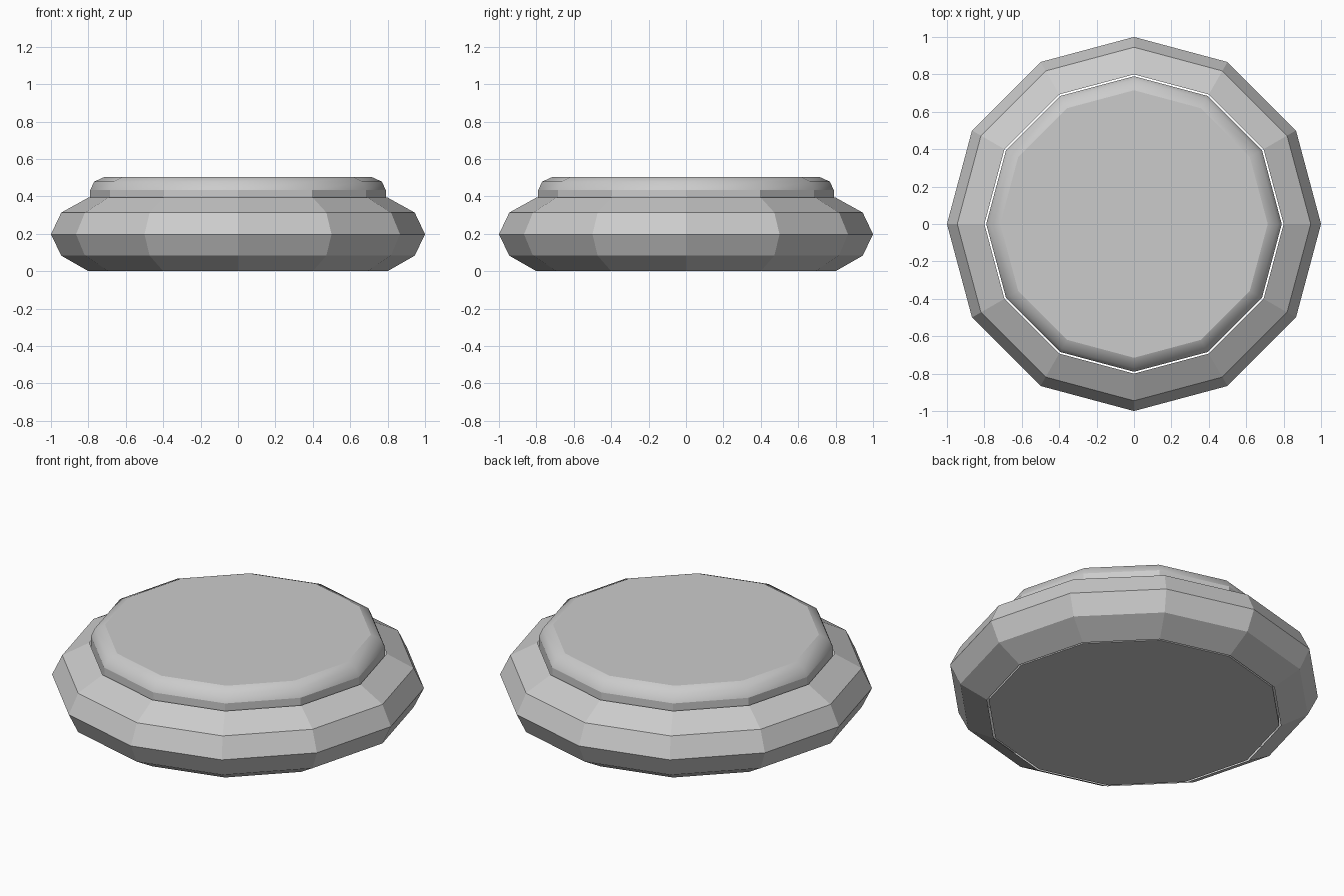
import bpy, bmesh
from math import cos, sin, tau

if "Cube" in bpy.data.objects:
    bpy.data.objects.remove(bpy.data.objects["Cube"])

SIDES = 12


def lathe(name, profile, smooth_bands=(), sharp_rings=(), capped=False):
    """Revolve (radius, z) points, listed bottom to top, into a 12-sided shell."""
    bm = bmesh.new()
    rings = [[bm.verts.new((r * cos(tau * i / SIDES), r * sin(tau * i / SIDES), z))
              for i in range(SIDES)] for r, z in profile]
    for band, (low, high) in enumerate(zip(rings, rings[1:])):
        for i in range(SIDES):
            j = (i + 1) % SIDES
            face = bm.faces.new((low[i], low[j], high[j], high[i]))
            face.smooth = band in smooth_bands
    if capped:
        bm.faces.new(rings[0][::-1])
        bm.faces.new(rings[-1])
    for k in sharp_rings:
        for i in range(SIDES):
            bm.edges.get((rings[k][i], rings[k][(i + 1) % SIDES])).smooth = False
    mesh = bpy.data.meshes.new(name)
    bm.to_mesh(mesh)
    bm.free()
    obj = bpy.data.objects.new(name, mesh)
    bpy.context.collection.objects.link(obj)
    return obj


# Outer bulging rim: an open, faceted half-ring
lathe("outer_rim", [(0.80, 0.0), (0.945, 0.083), (1.0, 0.197),
                    (0.945, 0.313), (0.80, 0.393)])

# Inner drum: straight sides, rounded top edge, narrow gap to the rim
lathe("inner_drum", [(0.79, 0.0), (0.79, 0.433), (0.77, 0.478), (0.715, 0.503)],
      smooth_bands=(1, 2), sharp_rings=(1,), capped=True)
